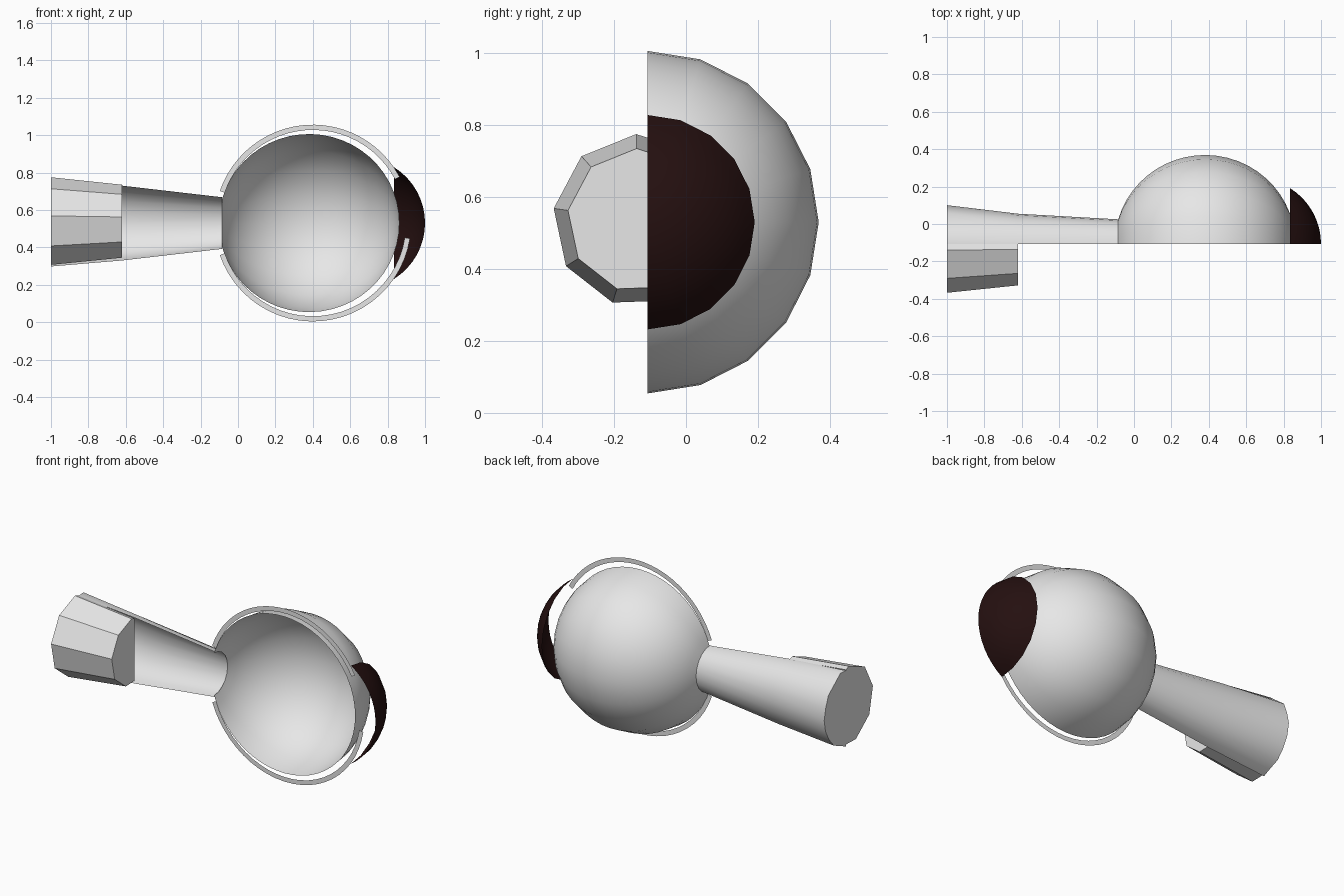
import bpy, bmesh, math

if "Cube" in bpy.data.objects:
    bpy.data.objects.remove(bpy.data.objects["Cube"])

CUT_Y, CZ = -0.107, 0.53        # cutaway plane and height of the eye axis
HALF = [math.radians(-90 + 18 * i) for i in range(11)]


def material(name, rgb):
    m = bpy.data.materials.new(name)
    m.diffuse_color = (*rgb, 1)
    m.use_nodes = True
    m.node_tree.nodes["Principled BSDF"].inputs["Base Color"].default_value = m.diffuse_color
    return m


pale = material("pale_grey", (0.8, 0.8, 0.8))
dark = material("dark_brown", (0.018, 0.005, 0.005))


def add_object(name, bm, mat, smooth=True):
    mesh = bpy.data.meshes.new(name)
    bm.to_mesh(mesh)
    bm.free()
    mesh.materials.append(mat)
    for p in mesh.polygons:
        p.use_smooth = smooth
    ob = bpy.data.objects.new(name, mesh)
    bpy.context.collection.objects.link(ob)
    return ob


def loft(bm, rings, closed=False):
    """Skin a list of equally long point rings, running towards +x."""
    vs = [[bm.verts.new(p) for p in r] for r in rings]
    n = len(vs[0])
    for a, b in zip(vs, vs[1:]):
        for i in range(n if closed else n - 1):
            j = (i + 1) % n
            bm.faces.new((a[i], b[i], b[j], a[j]))
    bmesh.ops.remove_doubles(bm, verts=bm.verts, dist=1e-5)
    bmesh.ops.dissolve_degenerate(bm, edges=bm.edges, dist=1e-5)
    for f in bm.faces:
        f.normal_update()
    # outward from the axis, or forward near the pole
    for f in bm.faces:
        c = f.calc_center_median()
        out = f.normal.y * (c.y - CUT_Y) + f.normal.z * (c.z - CZ)
        if out < 0:
            f.normal_flip()
    return vs


def half_ring(x, ry, rz):
    return [(x, CUT_Y + ry * math.cos(t), CZ + rz * math.sin(t)) for t in HALF]


# Eyeball: half shell, open at the cut and at the nerve
bm = bmesh.new()
start = math.acos(-0.465 / 0.483)
rings = []
for i in range(25):
    a = start * (1 - i / 24)
    r = 0.476 * math.sin(a)
    rings.append(half_ring(0.38 + 0.483 * math.cos(a), r, r))
loft(bm, rings)
add_object("eyeball_shell", bm, pale)

# Iris: half spherical cap floating ahead of the eyeball
bm = bmesh.new()
R = 0.352
rim = math.asin(0.298 / R)
rings = []
for i in range(9):
    a = rim * (1 - i / 8)
    rings.append(half_ring(1.0 - R + R * math.cos(a), R * math.sin(a), R * math.sin(a)))
loft(bm, rings)
add_object("iris_cap", bm, dark)


# Outer coat: two flat arcs lying in the cut plane
def arc(name, a0, a1, n=24):
    bm = bmesh.new()
    pairs = []
    for i in range(n + 1):
        t = math.radians(a0 + (a1 - a0) * i / n)
        pairs.append([bm.verts.new((0.4 + r * math.cos(t), CUT_Y - 0.002, CZ + r * math.sin(t)))
                      for r in (0.498, 0.526)])
    for p, q in zip(pairs, pairs[1:]):
        bm.faces.new((p[0], p[1], q[1], q[0]))
    add_object(name, bm, pale, False)


arc("upper_coat", 28, 161)
arc("lower_coat", 199, 351)

# Nerve end: nine-sided stub in front of the cut plane
NY, NZ = -0.13, 0.535


def nonagon(x, r):
    return [(x, NY + r * math.cos(math.radians(12 + 40 * i)),
             NZ + r * math.sin(math.radians(12 + 40 * i))) for i in range(9)]


bm = bmesh.new()
vs = loft(bm, [nonagon(-1.0, 0.24), nonagon(-0.62, 0.2)], True)
bm.faces.new(vs[0][::-1])
bm.faces.new(vs[1])
geom = bm.verts[:] + bm.edges[:] + bm.faces[:]
bmesh.ops.bisect_plane(bm, geom=geom, plane_co=(0, CUT_Y, 0), plane_no=(0, 1, 0), clear_outer=True)
add_object("nerve_stub", bm, pale, False)


# Nerve sheath: smooth half tube blending into the nine-sided end
def end_point(t):
    d = (math.degrees(t) - 12 + 20) % 40 - 20
    r = 0.24 * math.cos(math.radians(20)) / math.cos(math.radians(d))
    return (-1.0, max(CUT_Y, NY + r * math.cos(t)), NZ + r * math.sin(t))


bm = bmesh.new()
end = [end_point(t) for t in HALF]
loft(bm, [end, half_ring(-0.62, 0.162, 0.2), half_ring(-0.085, 0.132, 0.138)])
cap = bm.faces.new([bm.verts.new(p) for p in end])
cap.normal_update()
if cap.normal.x > 0:
    cap.normal_flip()
add_object("nerve_sheath", bm, pale)
